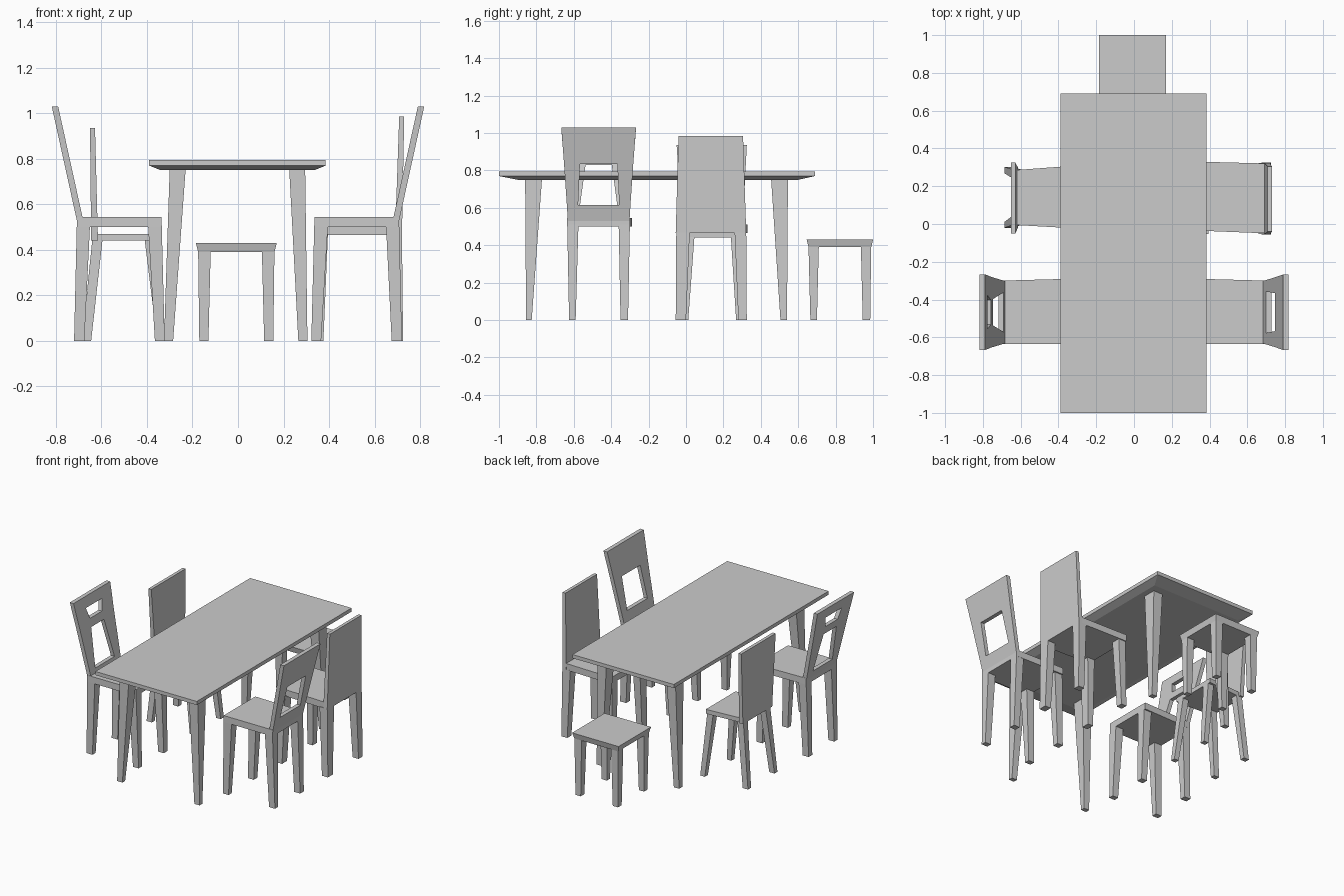
import bpy
import bmesh

cube = bpy.data.objects.get("Cube")
if cube:
    bpy.data.objects.remove(cube, do_unlink=True)

grey = bpy.data.materials.new("plain grey")
grey.use_nodes = True
colour = (0.6, 0.6, 0.6, 1)
grey.diffuse_color = colour
for node in grey.node_tree.nodes:
    if node.type == "BSDF_PRINCIPLED":
        node.inputs["Base Color"].default_value = colour


def finish(name, bm):
    bmesh.ops.recalc_face_normals(bm, faces=bm.faces)
    mesh = bpy.data.meshes.new(name)
    bm.to_mesh(mesh)
    bm.free()
    mesh.materials.append(grey)
    obj = bpy.data.objects.new(name, mesh)
    bpy.context.collection.objects.link(obj)
    return obj


def loft(name, *sections):
    """Closed solid through rings of four (x, y, z) corners."""
    bm = bmesh.new()
    rings = [[bm.verts.new(p) for p in ring] for ring in sections]
    for low, high in zip(rings, rings[1:]):
        for i in range(4):
            j = (i + 1) % 4
            bm.faces.new((low[i], low[j], high[j], high[i]))
    bm.faces.new(rings[0])
    bm.faces.new(rings[-1])
    return finish(name, bm)


def rect(x, y, z):
    return [(x[0], y[0], z), (x[1], y[0], z), (x[1], y[1], z), (x[0], y[1], z)]


def legs(name, x_spans, y_spans, top):
    """Tapered legs; each span is (top pair, bottom pair)."""
    for i, (xt, xb) in enumerate(x_spans):
        for j, (yt, yb) in enumerate(y_spans):
            loft(f"{name}_{i + 1}{j + 1}", rect(xb, yb, 0), rect(xt, yt, top))


def seat(name, x_back, x_front, y_back, y_front, z0, z1):
    """Seat whose back and front edges differ in width."""
    ring = [(x_back, y_back[0]), (x_front, y_front[0]),
            (x_front, y_front[1]), (x_back, y_back[1])]
    loft(name, [(x, y, z0) for x, y in ring], [(x, y, z1) for x, y in ring])


def open_back(name, side, centre, levels, holes):
    """Leaning back; levels are (z, outer half width, opening half width)."""
    bm = bmesh.new()
    rows = []
    for z, outer, inner in levels:
        x = side * (0.708 + (z - 0.53) * 0.22)
        rows.append([bm.verts.new((x, centre + y, z))
                     for y in (-outer, -inner, inner, outer)])
    for r in range(len(rows) - 1):
        for c in range(3):
            if not (c == 1 and r in holes):
                bm.faces.new((rows[r][c], rows[r][c + 1],
                              rows[r + 1][c + 1], rows[r + 1][c]))
    out = bmesh.ops.extrude_face_region(bm, geom=bm.faces[:])
    moved = [v for v in out["geom"] if isinstance(v, bmesh.types.BMVert)]
    bmesh.ops.translate(bm, verts=moved, vec=(-0.028 * side, 0, 0))
    finish(name, bm)


# Table: slab with a sloping underside and four tapered legs
loft("table_top", rect((-0.34, 0.335), (-0.9, 0.6), 0.75),
     rect((-0.39, 0.385), (-1, 0.69), 0.77),
     rect((-0.39, 0.385), (-1, 0.69), 0.795))
legs("table_leg",
     [((-0.30, -0.23), (-0.325, -0.285)), ((0.225, 0.295), (0.265, 0.305))],
     [((-0.86, -0.77), (-0.855, -0.825)), ((0.455, 0.545), (0.505, 0.54))],
     0.755)

# Stool
loft("stool_seat", rect((-0.175, 0.16), (0.655, 0.99), 0.39),
     rect((-0.185, 0.17), (0.645, 1), 0.43))
legs("stool_leg",
     [((-0.175, -0.12), (-0.17, -0.13)), ((0.105, 0.16), (0.115, 0.155))],
     [((0.655, 0.71), (0.665, 0.70)), ((0.935, 0.99), (0.945, 0.985))], 0.392)

# Two front chairs with leaning, pierced backs
one_opening = [(0.53, 0.165, 0.12), (0.615, 0.17, 0.11),
               (0.835, 0.185, 0.10), (1.03, 0.2, 0.10)]
two_openings = [(0.53, 0.165, 0.11), (0.575, 0.167, 0.105),
                (0.83, 0.184, 0.07), (0.885, 0.188, 0.065),
                (0.96, 0.195, 0.088), (1.03, 0.2, 0.09)]
for side, label, levels, holes in ((1, "left", one_opening, (1,)),
                                   (-1, "right", two_openings, (1, 3))):
    name = f"{label}_front_chair"
    seat(name + "_seat", side * 0.708, side * 0.335,
         (-0.635, -0.30), (-0.635, -0.29), 0.50, 0.545)
    legs(name + "_leg",
         [((side * 0.335, side * 0.395), (side * 0.322, side * 0.365)),
          ((side * 0.65, side * 0.708), (side * 0.675, side * 0.72))],
         [((-0.635, -0.575), (-0.625, -0.59)), ((-0.36, -0.30), (-0.35, -0.31))],
         0.51)
    open_back(name + "_back", side, -0.467, levels, holes)

# Left rear chair with a tall solid back
seat("left_rear_chair_seat", 0.715, 0.34, (-0.05, 0.32), (-0.035, 0.33), 0.465, 0.51)
loft("left_rear_chair_back", rect((0.69, 0.72), (-0.055, 0.322), 0.465),
     rect((0.708, 0.73), (-0.04, 0.305), 0.985))
legs("left_rear_chair_leg",
     [((0.34, 0.395), (0.335, 0.375)), ((0.66, 0.72), (0.68, 0.725))],
     [((-0.052, 0.02), (-0.055, 0.0)), ((0.26, 0.322), (0.28, 0.325))], 0.47)

# Right rear chair with a plain back and splayed legs
seat("right_rear_chair_seat", -0.635, -0.365, (-0.005, 0.285), (-0.02, 0.305), 0.44, 0.47)
loft("right_rear_chair_back", rect((-0.645, -0.615), (-0.02, 0.30), 0.44),
     rect((-0.65, -0.628), (-0.05, 0.325), 0.935))
legs("right_rear_chair_leg",
     [((-0.64, -0.595), (-0.685, -0.645)), ((-0.41, -0.365), (-0.355, -0.32))],
     [((-0.005, 0.045), (-0.02, 0.012)), ((0.24, 0.288), (0.268, 0.302))], 0.445)
